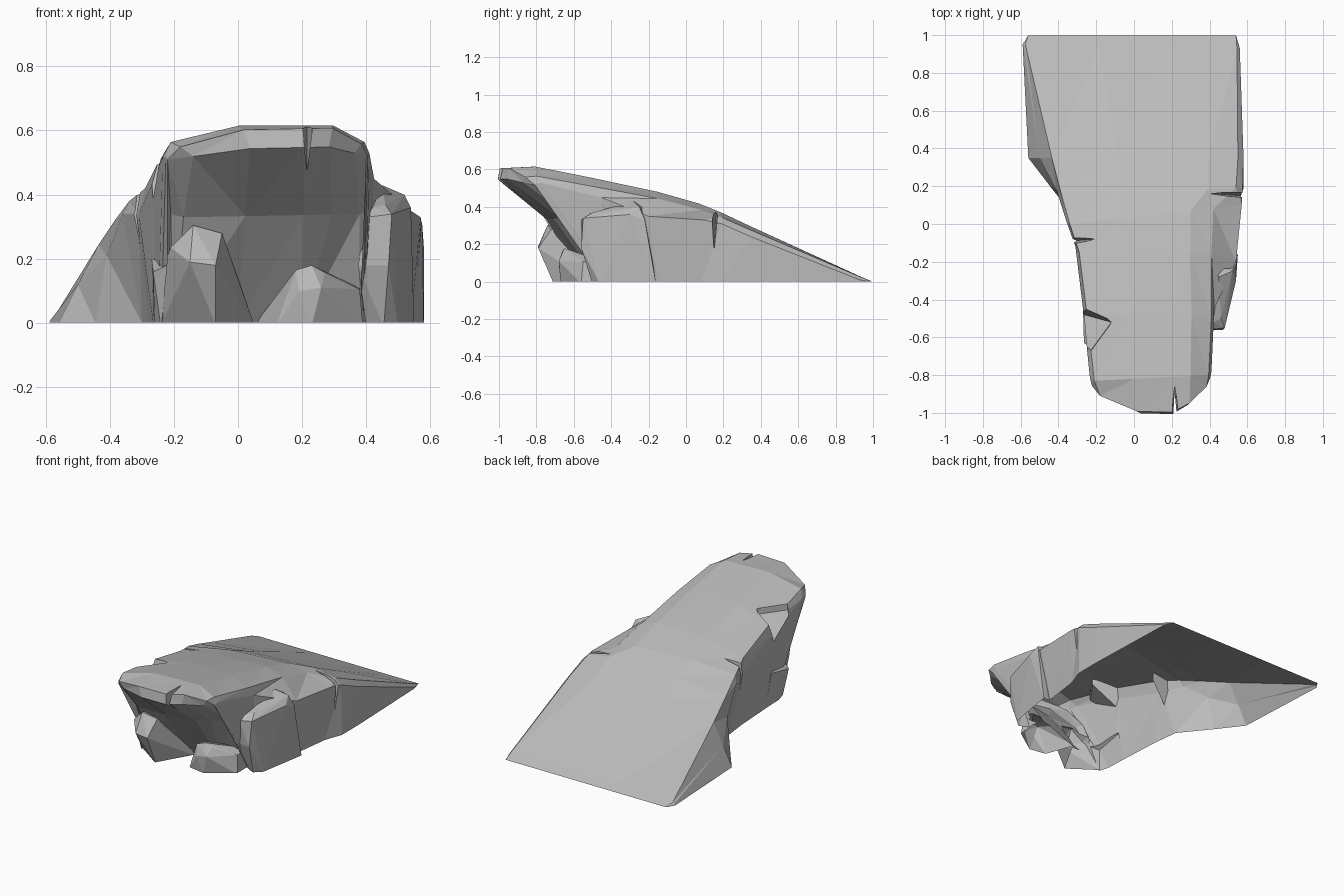
import bpy
import bmesh
from mathutils import Vector

default = bpy.data.objects.get("Cube")
if default:
    bpy.data.objects.remove(default, do_unlink=True)

stone = bpy.data.materials.new("grey_stone")
stone.use_nodes = True
colour = (0.5, 0.5, 0.5, 1)
stone.diffuse_color = colour
for node in stone.node_tree.nodes:
    if node.type == 'BSDF_PRINCIPLED':
        node.inputs["Base Color"].default_value = colour
        node.inputs["Roughness"].default_value = 0.9


def add_object(name, bm):
    mesh = bpy.data.meshes.new(name)
    bm.to_mesh(mesh)
    bm.free()
    obj = bpy.data.objects.new(name, mesh)
    bpy.context.scene.collection.objects.link(obj)
    return obj


def add_hull(name, points, sink=0.0):
    """Faceted convex chunk; its foot sinks slightly below the ground."""
    bm = bmesh.new()
    for x, y, z in points:
        bm.verts.new((x, y, z if z > 0 else -sink))
    result = bmesh.ops.convex_hull(bm, input=bm.verts[:])
    spare = {g for g in result["geom_interior"] + result["geom_unused"]
             if isinstance(g, bmesh.types.BMVert)}
    bmesh.ops.delete(bm, geom=list(spare), context='VERTS')
    bmesh.ops.recalc_face_normals(bm, faces=bm.faces[:])
    obj = add_object(name, bm)
    obj.hide_render = True
    return obj


# Cross-sections from the tail to the waist of the front wall: foot, shoulder, rim
right_side = [
    [(.54, 1, 0), (.54, 1, 0), (.54, 1, 0)],
    [(.56, .93, 0), (.56, .93, .01), (.545, .93, .027)],
    [(.58, .35, 0), (.58, .35, .24), (.55, .35, .275)],
    [(.58, .19, 0), (.575, .19, .31), (.54, .19, .345)],
    [(.54, .08, 0), (.57, .1, .33), (.42, .08, .385)],
    [(.51, -.15, 0), (.54, -.2, .35), (.41, -.15, .445)],
    [(.45, -.33, 0), (.425, -.45, .45), (.41, -.5, .51)],
    [(.4, -.4, 0), (.41, -.78, .53), (.395, -.8, .565)],
    [(.395, -.42, 0), (.405, -.81, .52), (.385, -.86, .56)],
    [(.39, -.44, 0), (.4, -.8, .51), (.365, -.87, .53)],
    [(.38, -.45, 0), (.4, -.6, .35), (.38, -.61, .34)],
]
left_side = [
    [(-.56, 1, 0), (-.56, 1, 0), (-.56, 1, 0)],
    [(-.59, .95, 0), (-.585, .95, .01), (-.575, .95, .018)],
    [(-.56, .35, 0), (-.5, .35, .12), (-.435, .35, .245)],
    [(-.445, .2, 0), (-.41, .18, .21), (-.385, .16, .32)],
    [(-.3, .02, 0), (-.36, .02, .34), (-.34, 0, .38)],
    [(-.28, -.15, 0), (-.31, -.12, .34), (-.29, -.15, .42)],
    [(-.265, -.42, 0), (-.27, -.45, .43), (-.25, -.47, .5)],
    [(-.25, -.5, 0), (-.235, -.8, .52), (-.21, -.83, .565)],
    [(-.24, -.53, 0), (-.225, -.85, .52), (-.18, -.91, .55)],
    [(-.22, -.55, 0), (-.22, -.86, .51), (-.14, -.92, .52)],
    [(-.2, -.55, 0), (-.21, -.71, .34), (-.17, -.74, .33)],
]
# How far the front rim bulges forward, and how much the top is crowned
bulge = [0] * 8 + [1, 1, .5]
crowning = [1.09] * 9 + [1.04, 1]

# Ramp body: sections lofted together with a slightly crowned top
bm = bmesh.new()
rows = []
for left, right, forward, lift in zip(left_side, right_side, bulge, crowning):
    rim_l, rim_r = Vector(left[2]), Vector(right[2])
    crown = []
    for t, push in ((.35, .1), (.68, .12), (.84, .08)):
        p = rim_l.lerp(rim_r, t)
        p.z *= lift
        p.y -= push * forward
        crown.append(p)
    rows.append([bm.verts.new(p) for p in left + crown + right[::-1]])
for a, b in zip(rows, rows[1:]):
    for k in range(len(a) - 1):
        bm.faces.new((a[k], a[k + 1], b[k + 1], b[k]))

# Lower half of the overhanging front wall
foot_l, shoulder_l, rim_l, m1, m2, m3, rim_r, shoulder_r, foot_r = rows[-1]
mid_l, mid_r = bm.verts.new((0, -.49, 0)), bm.verts.new((.2, -.46, 0))
for face in ((foot_l, shoulder_l, rim_l), (foot_l, rim_l, m1, mid_l),
             (mid_l, m1, m2, mid_r), (mid_r, m2, m3),
             (mid_r, m3, rim_r, foot_r), (foot_r, rim_r, shoulder_r)):
    bm.faces.new(face)
bmesh.ops.remove_doubles(bm, verts=bm.verts[:], dist=0.0005)
bmesh.ops.holes_fill(bm, edges=[e for e in bm.edges if e.is_boundary], sides=0)
bmesh.ops.triangulate(bm, faces=bm.faces[:])
bmesh.ops.recalc_face_normals(bm, faces=bm.faces[:])
ramp = add_object("rock_ramp", bm)

# Boulders leaning on the front and sides
boulders = {
    "left_front_boulder": [
        (-.24, -.59, 0), (-.07, -.71, 0), (.05, -.5, 0), (-.23, -.45, 0),
        (-.22, -.7, .21), (-.15, -.79, .19), (-.07, -.79, .18),
        (-.21, -.72, .235), (-.14, -.74, .305), (-.05, -.72, .28),
        (-.05, -.5, .28), (-.2, -.5, .25)],
    "right_front_boulder": [
        (.12, -.65, 0), (.23, -.67, 0), (.39, -.56, 0), (.39, -.43, 0),
        (.05, -.46, 0), (.19, -.68, .1), (.26, -.68, .11),
        (.18, -.66, .165), (.23, -.65, .18), (.27, -.64, .155),
        (.38, -.55, .105), (.38, -.45, .11), (.14, -.45, .1)],
    "right_side_boulder": [
        (.4, -.47, 0), (.455, -.5, 0), (.5, -.46, 0), (.55, -.16, 0),
        (.4, -.16, 0), (.375, -.55, .18), (.47, -.56, .18),
        (.4, -.56, .33), (.48, -.55, .34), (.54, -.3, .36),
        (.54, -.22, .33), (.42, -.52, .36), (.46, -.5, .37),
        (.45, -.28, .43), (.52, -.25, .4), (.42, -.22, .4)],
    "left_side_boulder": [
        (-.26, -.53, 0), (-.24, -.6, 0), (-.2, -.5, 0), (-.265, -.4, 0),
        (-.265, -.63, .16), (-.22, -.66, .18), (-.22, -.5, .2),
        (-.27, -.45, .2)],
}

# Wedge-shaped cracks in the rim
cracks = {
    "right_crack": [
        (.41, .16, .3), (.41, .16, .5), (.64, .125, .5), (.64, .185, .5),
        (.56, .15, .17), (.64, .14, .17)],
    "left_crack": [
        (-.21, -.08, .37), (-.21, -.08, .6), (-.4, -.055, .6),
        (-.4, -.135, .6), (-.33, -.09, .2), (-.4, -.09, .2)],
    "left_chip": [
        (-.12, -.52, .5), (-.12, -.52, .7), (-.3, -.36, .7),
        (-.3, -.47, .36), (-.21, -.67, .7), (-.23, -.67, .5),
        (-.3, -.6, .42)],
    "front_crack": [
        (.215, -.86, .55), (.215, -.86, .75), (.19, -1.06, .75),
        (.25, -1.06, .75), (.215, -1.06, .47), (.215, -.9, .47)],
}

helpers = []
for i, (name, points) in enumerate(boulders.items()):
    helpers.append((add_hull(name, points, 0.004 * (i + 1)), 'UNION'))
for name, points in cracks.items():
    helpers.append((add_hull(name, points), 'DIFFERENCE'))
for obj, operation in helpers:
    mod = ramp.modifiers.new(obj.name, 'BOOLEAN')
    mod.object = obj
    mod.operation = operation
    mod.solver = 'EXACT'

# Bake the joined rock and discard the helpers
bpy.context.view_layer.update()
graph = bpy.context.evaluated_depsgraph_get()
baked = bpy.data.meshes.new_from_object(ramp.evaluated_get(graph))
ramp.modifiers.clear()
ramp.data = baked
for obj, operation in helpers:
    bpy.data.objects.remove(obj, do_unlink=True)

# Slice the foot off level, leaving the underside hollow
bm = bmesh.new()
bm.from_mesh(baked)
bmesh.ops.bisect_plane(bm, geom=bm.verts[:] + bm.edges[:] + bm.faces[:],
                       plane_co=(0, 0, 0.001), plane_no=(0, 0, 1),
                       clear_inner=True)
bmesh.ops.translate(bm, verts=bm.verts[:], vec=(0, 0, -0.001))
for face in bm.faces:
    face.smooth = False
    face.material_index = 0
bm.to_mesh(baked)
bm.free()
baked.materials.clear()
baked.materials.append(stone)
